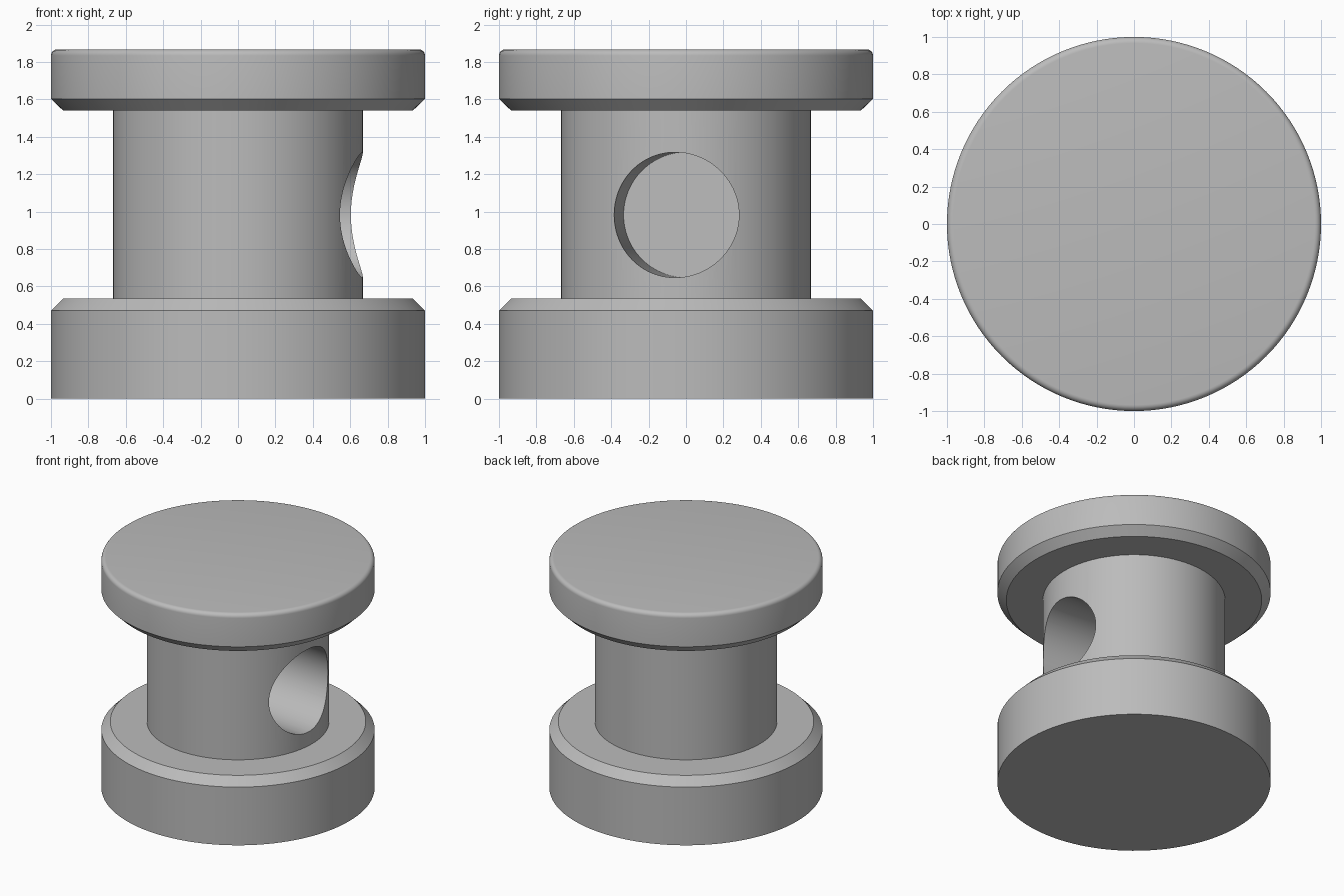
import bpy
import bmesh
import math
from mathutils import Matrix, Vector

SEGMENTS = 128

cube = bpy.data.objects.get("Cube")
if cube:
    bpy.data.objects.remove(cube, do_unlink=True)

grey = bpy.data.materials.new("plain grey")
grey.use_nodes = True
colour = (0.5, 0.5, 0.5, 1)
grey.diffuse_color = colour
grey.node_tree.nodes["Principled BSDF"].inputs["Base Color"].default_value = colour


def add_object(name, bm):
    mesh = bpy.data.meshes.new(name)
    bmesh.ops.recalc_face_normals(bm, faces=bm.faces)
    bm.to_mesh(mesh)
    bm.free()
    mesh.materials.append(grey)
    obj = bpy.data.objects.new(name, mesh)
    bpy.context.collection.objects.link(obj)
    return obj


def lathe(name, profile):
    """Spin a closed (radius, height) outline around the z axis."""
    bm = bmesh.new()
    rings = []
    for r, z in profile:
        rings.append([bm.verts.new((r * math.cos(a), r * math.sin(a), z))
                      for a in (math.tau * i / SEGMENTS for i in range(SEGMENTS))])
    for low, high in zip(rings, rings[1:]):
        for i in range(SEGMENTS):
            j = (i + 1) % SEGMENTS
            bm.faces.new((low[i], low[j], high[j], high[i]))
    bm.faces.new(rings[0])
    bm.faces.new(rings[-1])
    return add_object(name, bm)


# Spool body: chamfered base flange, stem, chamfered cap with a rounded rim
FILLET = 0.033
TOP = 1.867
rim = [(1 - FILLET + FILLET * math.cos(a), TOP - FILLET + FILLET * math.sin(a))
       for a in (math.pi / 2 * i / 6 for i in range(7))]
body = lathe("spool_body", [(1, 0), (1, 0.47), (0.935, 0.535), (0.667, 0.535),
                            (0.667, 1.54), (0.935, 1.54), (1, 1.603)] + rim)

# Blind hole: round cutter running from the centre out of the +x side, slightly turned
DEPTH = 1.0
bm = bmesh.new()
bmesh.ops.create_cone(bm, cap_ends=True, segments=96, radius1=0.335, radius2=0.335,
                      depth=DEPTH, matrix=Matrix.Translation((0, 0, DEPTH / 2)))
cutter = add_object("hole_cutter", bm)
cutter.matrix_world = (Matrix.Translation(Vector((0, 0, 0.982)))
                       @ Matrix.Rotation(math.radians(-5), 4, 'Z')
                       @ Matrix.Rotation(math.radians(90), 4, 'Y'))
cutter.hide_render = True
cutter.hide_viewport = False

bpy.context.view_layer.objects.active = body
body.select_set(True)
cut = body.modifiers.new("side_hole", 'BOOLEAN')
cut.operation = 'DIFFERENCE'
cut.solver = 'EXACT'
cut.object = cutter
bpy.ops.object.modifier_apply(modifier=cut.name)
bpy.data.objects.remove(cutter, do_unlink=True)

bpy.ops.object.shade_smooth_by_angle(angle=math.radians(30))
